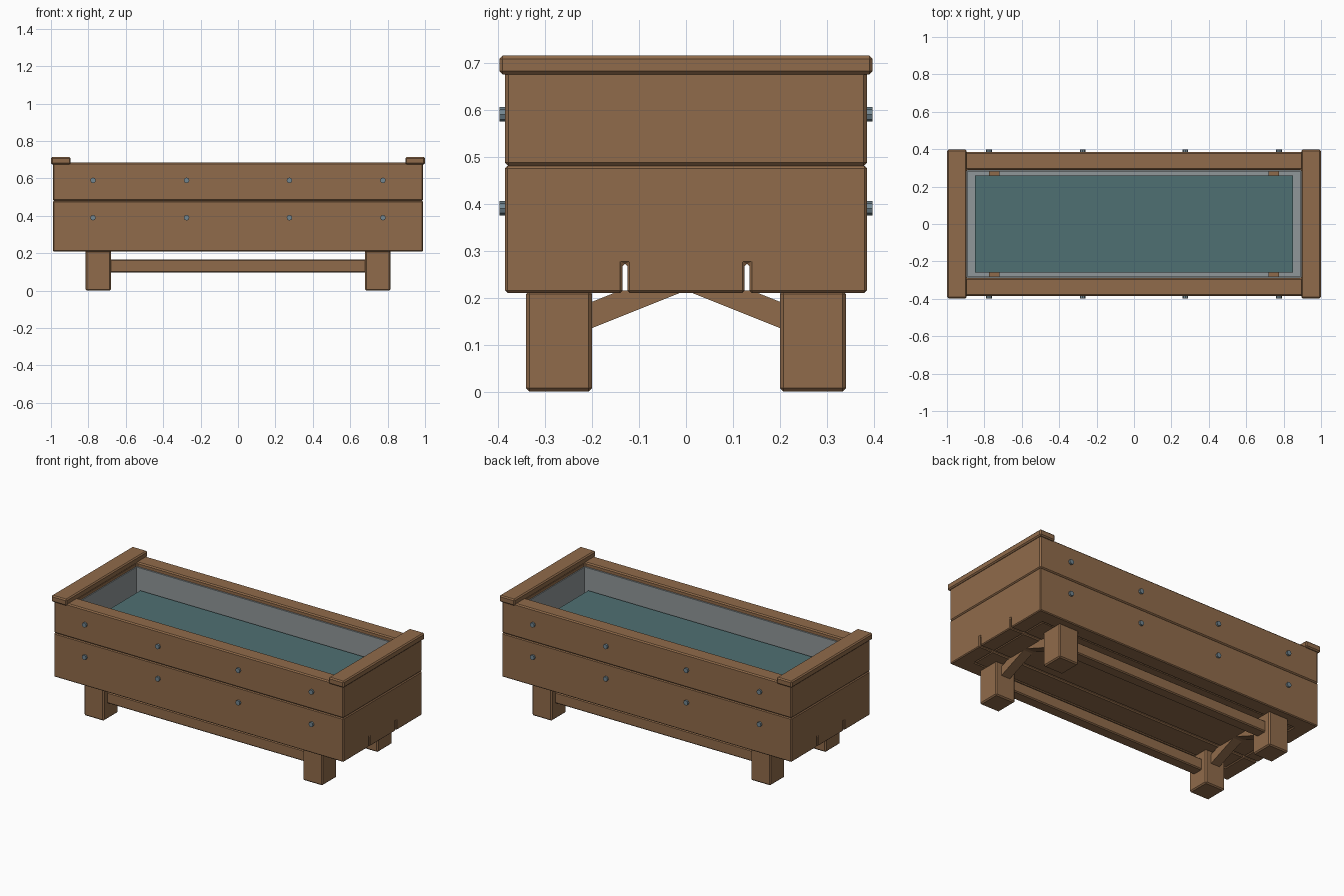
import bpy
import bmesh
from math import pi

if "Cube" in bpy.data.objects:
    bpy.data.objects.remove(bpy.data.objects["Cube"], do_unlink=True)


def material(name, rgb):
    m = bpy.data.materials.new(name)
    m.use_nodes = True
    colour = (*rgb, 1)
    m.diffuse_color = colour
    m.node_tree.nodes["Principled BSDF"].inputs["Base Color"].default_value = colour
    return m


WOOD = material("brown wood", (0.28, 0.147, 0.069))
METAL = material("grey metal liner", (0.28, 0.31, 0.32))
BOLT = material("blue grey steel", (0.17, 0.24, 0.28))
WATER = material("teal water", (0.078, 0.16, 0.168))


def new_object(name, bm, mat):
    bmesh.ops.recalc_face_normals(bm, faces=bm.faces)
    mesh = bpy.data.meshes.new(name)
    bm.to_mesh(mesh)
    bm.free()
    mesh.materials.append(mat)
    obj = bpy.data.objects.new(name, mesh)
    bpy.context.collection.objects.link(obj)
    return obj


def chamfer(obj, width):
    mod = obj.modifiers.new("chamfer", 'BEVEL')
    mod.width = width
    mod.segments = 1
    mod.limit_method = 'ANGLE'


def box(name, xs, ys, zs, mat=WOOD, bevel=0.0):
    bm = bmesh.new()
    bmesh.ops.create_cube(bm, size=1)
    for v in bm.verts:
        v.co = [lo + (c + 0.5) * (hi - lo) for c, (lo, hi) in zip(v.co, (xs, ys, zs))]
    obj = new_object(name, bm, mat)
    if bevel:
        chamfer(obj, bevel)
    return obj


def cut(obj, xs, ys, zs):
    cutter = box("cutter", xs, ys, zs)
    cutter.hide_render = True
    mod = obj.modifiers.new("cut", 'BOOLEAN')
    mod.operation = 'DIFFERENCE'
    mod.solver = 'EXACT'
    mod.object = cutter
    bpy.context.view_layer.objects.active = obj
    bpy.ops.object.modifier_apply(modifier=mod.name)
    bpy.data.objects.remove(cutter, do_unlink=True)


def prism(name, profile, xs, mat):
    # extrude a y-z outline along x
    bm = bmesh.new()
    face = bm.faces.new([bm.verts.new((xs[0], y, z)) for y, z in profile])
    ext = bmesh.ops.extrude_face_region(bm, geom=[face])
    for v in ext["geom"]:
        if isinstance(v, bmesh.types.BMVert):
            v.co.x = xs[1]
    return new_object(name, bm, mat)


def span(centre, half):
    return (centre - half, centre + half)


# Two stacked plank frames, the lower one slotted at its ends
lower = box("lower_plank_frame", (-0.99, 0.99), (-0.385, 0.385), (0.21, 0.48))
upper = box("upper_plank_frame", (-0.99, 0.99), (-0.385, 0.385), (0.48, 0.685))
for frame in (lower, upper):
    cut(frame, (-0.895, 0.895), (-0.29, 0.29), (0, 1))
for side in (-1, 1):
    cut(lower, (-2, 2), span(side * 0.13, 0.005), (0.1, 0.272))
for frame in (lower, upper):
    chamfer(frame, 0.007)

# Floor boards with drainage gaps
for i, ys in enumerate([(-0.29, -0.135), (-0.125, 0.125), (0.135, 0.29)]):
    box(f"floor_board_{i}", (-0.895, 0.895), ys, (0.211, 0.28), bevel=0.006)

# Metal liner tub and water sheet
liner = box("liner", (-0.897, 0.897), (-0.291, 0.291), (0.281, 0.66), METAL)
cut(liner, (-0.889, 0.889), (-0.281, 0.281), (0.29, 1))
box("water", (-0.85, 0.85), (-0.26, 0.26), (0.525, 0.533), WATER)

for sx in (-1, 1):
    # End caps over the rim
    box("end_cap", span(sx * 0.9475, 0.0525), (-0.397, 0.397), (0.675, 0.715), bevel=0.007)
    for sy in (-1, 1):
        # Legs with tenons through the floor
        box("leg", span(sx * 0.7475, 0.0675), span(sy * 0.27, 0.07), (0, 0.215), bevel=0.007)
        box("leg_tenon", span(sx * 0.7475, 0.0275), span(sy * 0.27, 0.0275), (0.2, 0.32))
        # Sloping brace from leg to the middle of the floor
        outline = [(0.21, 0.131), (0.21, 0.187), (0.14, 0.215), (0, 0.215)]
        prism("leg_brace", [(sy * y, z) for y, z in outline], span(sx * 0.7475, 0.03), WOOD)

for sy in (-1, 1):
    # Long stretchers between the legs
    box("stretcher", (-0.69, 0.69), span(sy * 0.27, 0.035), (0.097, 0.167), bevel=0.006)
    # Bolt heads along each long side
    for x in (-0.775, -0.275, 0.275, 0.775):
        for z in (0.39, 0.59):
            bpy.ops.mesh.primitive_cylinder_add(
                vertices=8, radius=0.015, depth=0.03,
                location=(x, sy * 0.382, z), rotation=(pi / 2, 0, 0))
            bolt = bpy.context.object
            bolt.name = "bolt_head"
            bolt.data.materials.append(BOLT)
